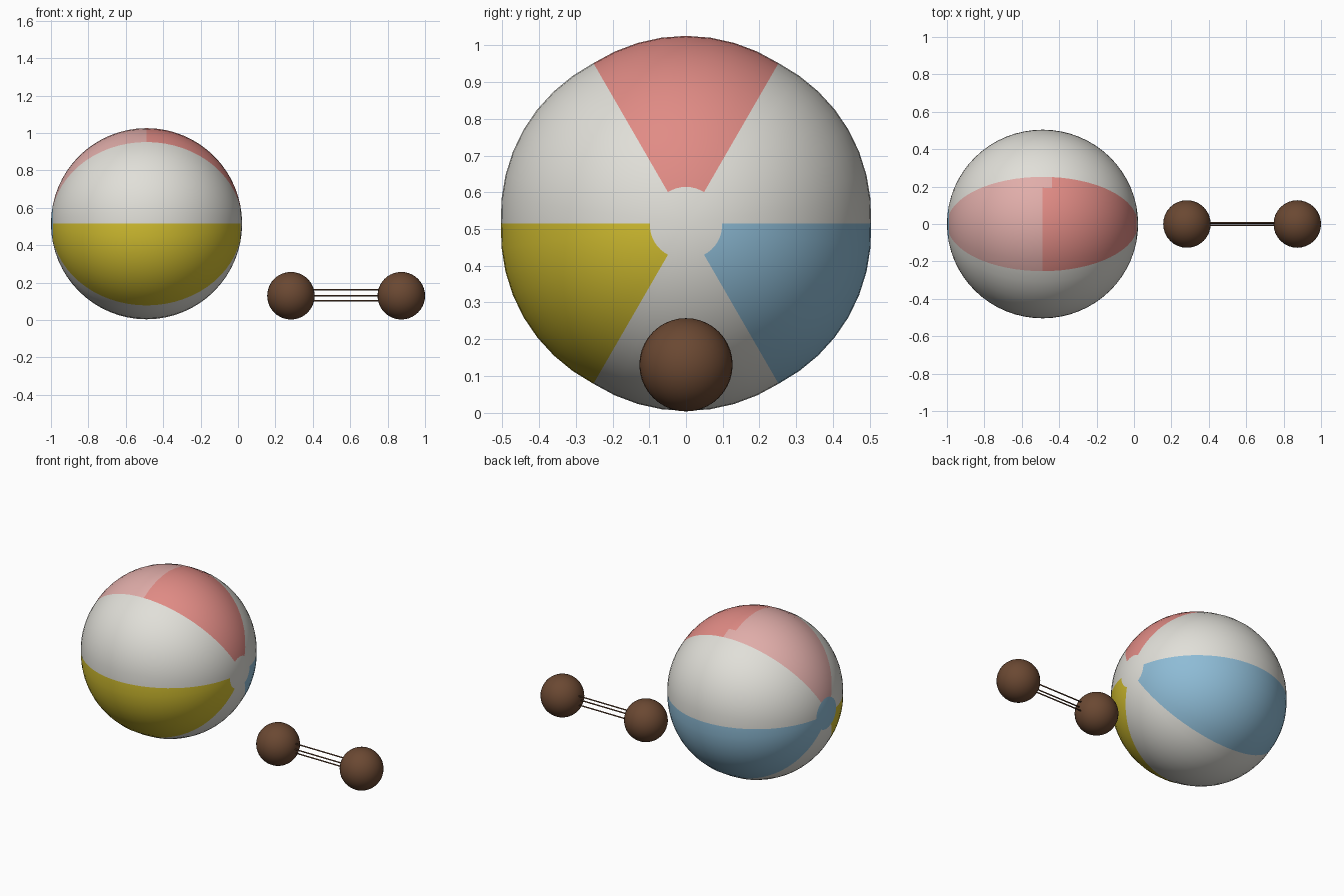
import bpy
import bmesh
import math
from mathutils import Matrix, Vector

default = bpy.data.objects.get("Cube")
if default:
    bpy.data.objects.remove(default, do_unlink=True)


def make_material(name, rgb):
    mat = bpy.data.materials.new(name)
    mat.use_nodes = True
    color = (*rgb, 1.0)
    mat.diffuse_color = color
    mat.node_tree.nodes["Principled BSDF"].inputs["Base Color"].default_value = color
    return mat


white = make_material("off white", (0.75, 0.74, 0.69))
salmon = make_material("salmon", (0.75, 0.26, 0.235))
pale_pink = make_material("pale pink", (0.75, 0.42, 0.40))
yellow = make_material("mustard yellow", (0.65, 0.52, 0.03))
blue = make_material("sky blue", (0.27, 0.50, 0.67))
brown = make_material("dark brown", (0.145, 0.065, 0.032))
WHITE, SALMON, PINK, YELLOW, BLUE = range(5)


def finish(bm, name, location, materials):
    mesh = bpy.data.meshes.new(name)
    for face in bm.faces:
        face.smooth = True
    bm.to_mesh(mesh)
    bm.free()
    for mat in materials:
        mesh.materials.append(mat)
    obj = bpy.data.objects.new(name, mesh)
    obj.location = location
    bpy.context.collection.objects.link(obj)
    return obj


def panel_color(center, radius):
    """Colour of a ball face from its position round the x axis."""
    polar = math.degrees(math.acos(max(-1, min(1, center.x / center.length))))
    angle = math.degrees(math.atan2(center.z, center.y)) % 360
    if polar < 11.25:
        return WHITE
    if polar > 168.75:
        return BLUE
    if 60 < angle < 120:
        # The pale half reaches a little further along the back seam
        split = 0.1 * radius if angle < 67.5 else 0
        return SALMON if center.x > split else PINK
    if 180 < angle < 240:
        return YELLOW
    if angle > 300:
        return BLUE
    return WHITE


# Beach ball: poles on x, six panels with gently pinched seams
RADIUS = 0.511
bm = bmesh.new()
bmesh.ops.create_uvsphere(bm, u_segments=48, v_segments=32, radius=RADIUS,
                          matrix=Matrix.Rotation(math.pi / 2, 4, "Y"))
for face in bm.faces:
    face.material_index = panel_color(face.calc_center_median(), RADIUS)
for v in bm.verts:
    pinch = 1 - abs(math.sin(3 * math.atan2(v.co.z, v.co.y)))
    scale = 1 - 0.013 * pinch
    v.co.y *= scale
    v.co.z *= scale
finish(bm, "beach_ball", (-0.489, 0, 0.515),
       [white, salmon, pale_pink, yellow, blue])

# Two small end balls
for name, x in (("inner_end_ball", 0.283), ("outer_end_ball", 0.873)):
    bm = bmesh.new()
    bmesh.ops.create_uvsphere(bm, u_segments=32, v_segments=20, radius=0.127)
    finish(bm, name, (x, 0, 0.13), [brown])

# Three thin rods joining the end balls
for name, y, z in (("upper_rod", 0.006, 0.161), ("middle_rod", -0.006, 0.131),
                   ("lower_rod", 0.004, 0.103)):
    bm = bmesh.new()
    bmesh.ops.create_cone(bm, cap_ends=True, segments=8, radius1=0.004,
                          radius2=0.004, depth=0.5,
                          matrix=Matrix.Rotation(math.pi / 2, 4, "Y"))
    finish(bm, name, Vector((0.578, y, z)), [brown])
